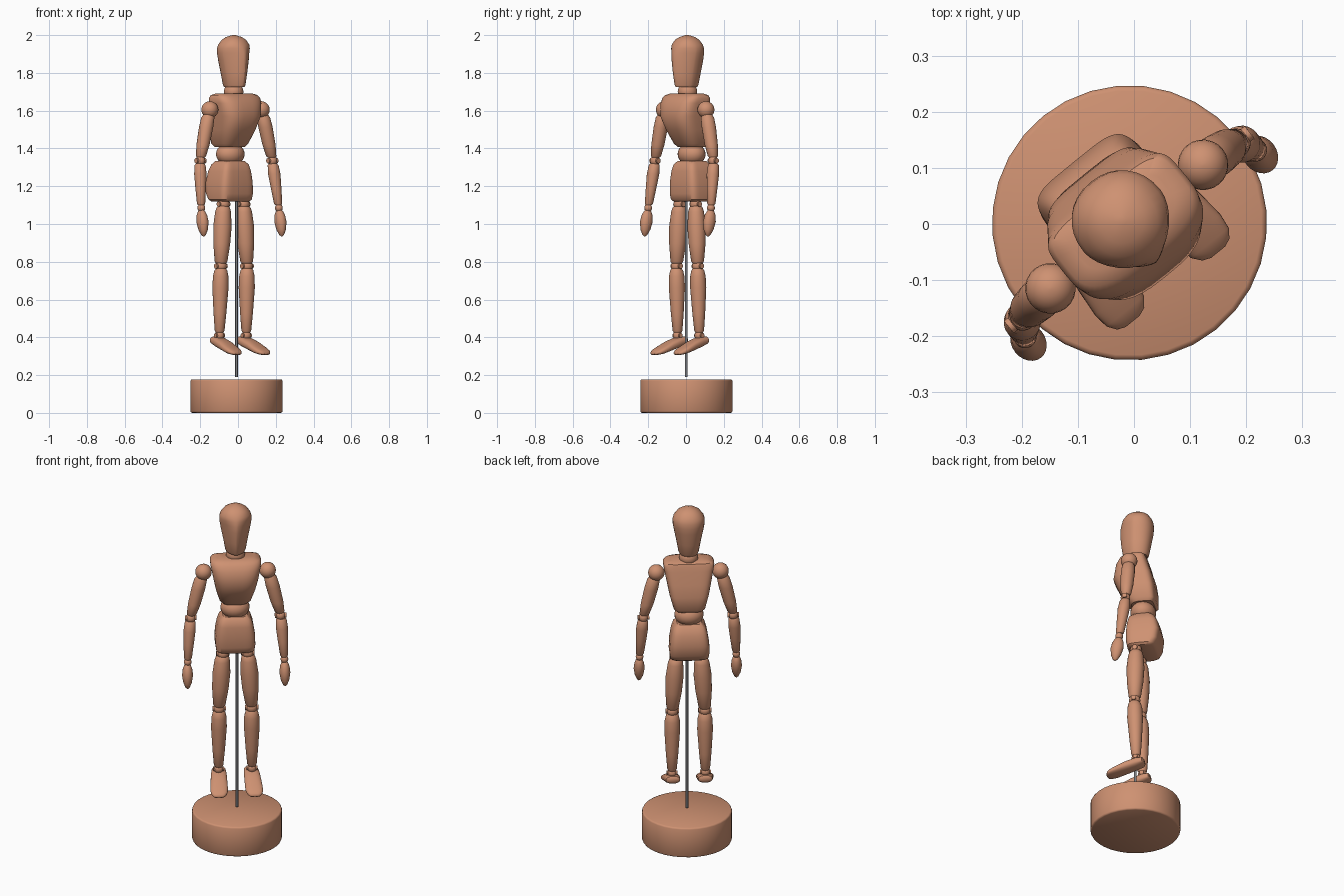
import bpy, math
from mathutils import Matrix, Vector

cube = bpy.data.objects.get("Cube")
if cube:
    bpy.data.objects.remove(cube, do_unlink=True)


def material(name, rgb, rough):
    m = bpy.data.materials.new(name)
    m.use_nodes = True
    m.diffuse_color = (*rgb, 1)
    bsdf = next(n for n in m.node_tree.nodes if n.type == 'BSDF_PRINCIPLED')
    bsdf.inputs["Base Color"].default_value = (*rgb, 1)
    bsdf.inputs["Roughness"].default_value = rough
    return m


WOOD = material("warm wood", (0.62, 0.285, 0.168), 0.6)
STEEL = material("grey steel", (0.21, 0.21, 0.22), 0.4)

# The figure is turned on its stand
PLACE = Matrix.Translation((-0.008, 0.002, 0)) @ Matrix.Rotation(math.radians(39), 4, 'Z')
CX = -0.008   # middle of the figure beside the rod


def power(v, n):
    return math.copysign(abs(v) ** (2 / n), v)


def loft(name, sections, squareness=lambda t, s: 2, axis='z', mat=WOOD, sides=32, angle=40):
    """Skin rings given as (height, centre a, centre b, radius a, radius b)."""
    verts, faces = [], []
    for t, a, b, ra, rb in sections:
        for i in range(sides):
            w = math.tau * i / sides
            n = squareness(t, math.sin(w))
            p, q = a + ra * power(math.cos(w), n), b + rb * power(math.sin(w), n)
            co = {'z': (p, q, t), 'y': (p, t, q), 'x': (t, p, q)}[axis]
            verts.append(PLACE @ Vector(co))
    for k in range(len(sections) - 1):
        for i in range(sides):
            j = (i + 1) % sides
            lo, hi = k * sides, (k + 1) * sides
            faces.append((lo + i, lo + j, hi + j, hi + i))
    faces.append(tuple(reversed(range(sides))))
    last = (len(sections) - 1) * sides
    faces.append(tuple(range(last, last + sides)))
    if axis == 'y':
        faces = [tuple(reversed(f)) for f in faces]
    me = bpy.data.meshes.new(name)
    me.from_pydata(verts, [], faces)
    me.materials.append(mat)
    ob = bpy.data.objects.new(name, me)
    bpy.context.collection.objects.link(ob)
    bpy.ops.object.select_all(action='DESELECT')
    ob.select_set(True)
    bpy.context.view_layer.objects.active = ob
    bpy.ops.object.shade_smooth_by_angle(angle=math.radians(angle))


def ball(name, c, rx, ry, rz):
    rings = []
    for i in range(13):
        w = math.pi * (0.02 + 0.96 * i / 12)
        s = math.sin(w)
        rings.append((c[2] - rz * math.cos(w), c[0], c[1], rx * s, ry * s))
    loft(name, rings, sides=24)


def limb(name, top, bottom, profile, flat=1.0):
    """Turned piece from bottom to top; profile holds (fraction, radius)."""
    lo, hi = Vector(bottom), Vector(top)
    rings = []
    for f, r in profile:
        c = lo.lerp(hi, f)
        rings.append((c.z, c.x, c.y, r, r * flat))
    loft(name, rings, sides=24)


def pin(name, c, half, r):
    loft(name, [(c[0] - half, c[1], c[2], r, r), (c[0] + half, c[1], c[2], r, r)],
         axis='x', sides=16)


# Stand
loft("base", [(z, 0, 0, r, r) for z, r in
              ((0, .236), (.003, .242), (.009, .245), (.169, .245), (.175, .242), (.178, .236))],
     angle=60)
loft("support_rod", [(.19, 0, 0, .007, .007), (1.2, 0, 0, .007, .007)],
     mat=STEEL, sides=12)


# Head: round behind, flat cheeks meeting in a ridge in front
def face_wedge(t, s):
    fade = max(0, min(1, (1.97 - t) / .06))
    return 2.2 - .72 * fade if s < 0 else 2.2


head = [(1.725, .002, .05, .064), (1.737, .002, .056, .071), (1.80, .003, .067, .082),
        (1.87, .006, .081, .091), (1.905, .008, .087, .092), (1.93, .01, .088, .088),
        (1.95, .011, .082, .081), (1.975, .012, .062, .063), (1.99, .012, .04, .04),
        (2.0, .012, .008, .008)]
loft("head", [(z, CX, y, a, b) for z, y, a, b in head], face_wedge, angle=30)
ball("neck", (CX, .014, 1.70), .052, .052, .05)

# Trunk
chest = [(1.408, .043, .072, .062), (1.425, .04, .087, .078), (1.50, .016, .108, .1),
         (1.57, -.005, .122, .11), (1.64, -.008, .136, .092), (1.668, -.002, .139, .08),
         (1.682, .002, .130, .07), (1.692, .004, .10, .048)]
loft("chest", [(z, CX, y, a, b) for z, y, a, b in chest],
     lambda t, s: 5 if s > 0 else 3, sides=48)
ball("waist", (CX, .042, 1.37), .08, .07, .062)
pelvis = [(1.12, .042, .094, .066), (1.130, .044, .105, .079), (1.16, .049, .109, .09),
          (1.22, .052, .107, .095), (1.28, .048, .097, .086), (1.315, .044, .086, .074),
          (1.333, .044, .068, .057)]
loft("pelvis", [(z, CX, y, a, b) for z, y, a, b in pelvis], lambda t, s: 5, sides=48)

UPPER_ARM = [(0, .021), (.03, .027), (.3, .035), (.7, .038), (.93, .035), (1, .026)]
FOREARM = [(0, .017), (.04, .022), (.4, .028), (.75, .033), (.96, .029), (1, .022)]
HAND = [(0, .004), (.06, .012), (.25, .023), (.55, .030), (.8, .026), (.95, .018), (1, .012)]
THIGH = [(0, .026), (.04, .034), (.35, .045), (.65, .049), (.9, .042), (.97, .036), (1, .028)]
SHIN = [(0, .020), (.03, .026), (.3, .034), (.7, .043), (.88, .041), (.97, .034), (1, .026)]

# Sections of a foot from heel to toe: y, height, half width, half height
FOOT = [(.066, .384, .024, .011), (.058, .384, .038, .021), (.02, .375, .043, .028),
        (-.04, .354, .046, .027), (-.09, .333, .048, .021), (-.118, .323, .043, .016),
        (-.134, .317, .031, .011), (-.140, .315, .016, .005)]

for side, s in (("left", 1), ("right", -1)):
    def at(x, y, z):
        return (CX + s * x, y, z)

    # Arm
    ball(side + "_shoulder", at(.175, -.002, 1.605), .045, .045, .045)
    limb(side + "_upper_arm", at(.186, -.003, 1.58), at(.241, -.007, 1.352), UPPER_ARM)
    ball(side + "_elbow", at(.245, -.009, 1.335), .026, .026, .028)
    pin(side + "_elbow_pin", at(.245, -.009, 1.335), .031, .014)
    limb(side + "_forearm", at(.248, -.01, 1.32), at(.263, -.037, 1.10), FOREARM)
    ball(side + "_wrist", at(.264, -.04, 1.085), .021, .021, .022)
    limb(side + "_hand", at(.265, -.043, 1.073), at(.266, -.062, .935), HAND, 1.2)

    # Leg
    ball(side + "_hip", at(.068, .015, 1.105), .032, .032, .032)
    pin(side + "_hip_pin", at(.068, .015, 1.105), .036, .014)
    limb(side + "_thigh", at(.07, .015, 1.095), at(.088, .012, .79), THIGH)
    ball(side + "_knee", at(.089, .012, .777), .031, .031, .03)
    pin(side + "_knee_pin", at(.089, .012, .777), .036, .014)
    limb(side + "_shin", at(.089, .012, .765), at(.091, .02, .425), SHIN)
    ball(side + "_ankle", at(.091, .02, .41), .025, .025, .026)
    pin(side + "_ankle_pin", at(.091, .02, .41), .029, .012)
    loft(side + "_foot",
         [(y, CX + s * (.091 - .05 * y), z, a, b) for y, z, a, b in FOOT],
         lambda t, s: 2.5, axis='y')
